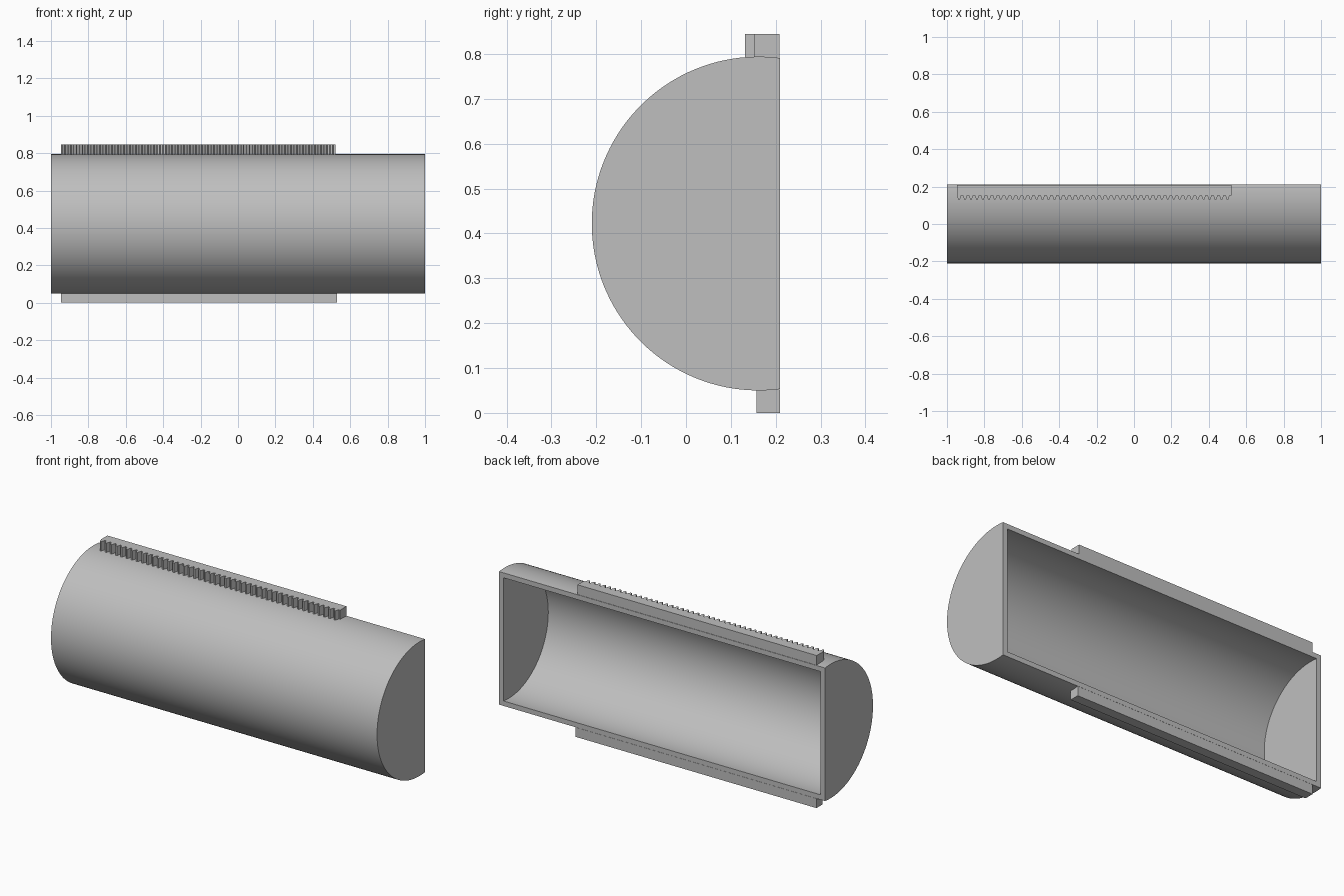
import bpy, bmesh, math

cube = bpy.data.objects.get("Cube")
if cube:
    bpy.data.objects.remove(cube, do_unlink=True)

grey = bpy.data.materials.new("plain grey")
grey.use_nodes = True
colour = (0.52, 0.52, 0.52, 1)
grey.diffuse_color = colour
grey.node_tree.nodes["Principled BSDF"].inputs["Base Color"].default_value = colour

RADIUS, WALL = 0.372, 0.027
AXIS_Y, AXIS_Z, BACK_Y = 0.162, 0.422, 0.21
SEGMENTS = 72


def finish(name, bm, smooth=False):
    bmesh.ops.recalc_face_normals(bm, faces=bm.faces)
    mesh = bpy.data.meshes.new(name)
    bm.to_mesh(mesh)
    bm.free()
    mesh.materials.append(grey)
    obj = bpy.data.objects.new(name, mesh)
    bpy.context.collection.objects.link(obj)
    if smooth:
        bpy.ops.object.select_all(action="DESELECT")
        obj.select_set(True)
        bpy.context.view_layer.objects.active = obj
        bpy.ops.object.shade_smooth_by_angle(angle=math.radians(30))
    return obj


def half_drum(bm, radius, half_length):
    """Curved skin and two end caps; returns the four corners of its open back."""
    start = math.acos((BACK_Y - AXIS_Y) / radius)
    sweep = 2 * (math.pi - start)
    arcs = []
    for x in (-half_length, half_length):
        arc = []
        for i in range(SEGMENTS + 1):
            a = start + sweep * i / SEGMENTS
            arc.append(bm.verts.new((x, AXIS_Y + radius * math.cos(a),
                                     AXIS_Z + radius * math.sin(a))))
        bm.faces.new(arc)
        arcs.append(arc)
    left, right = arcs
    for i in range(SEGMENTS):
        bm.faces.new((left[i], left[i + 1], right[i + 1], right[i]))
    return [left[0], right[0], right[-1], left[-1]]


def prism(name, outline, z0, z1):
    bm = bmesh.new()
    base = bm.faces.new([bm.verts.new((x, y, z0)) for x, y in outline])
    top = bmesh.ops.extrude_face_region(bm, geom=[base])["geom"]
    bmesh.ops.translate(bm, vec=(0, 0, z1 - z0),
                        verts=[v for v in top if isinstance(v, bmesh.types.BMVert)])
    return finish(name, bm)


# Hollow half-cylinder housing with a flat rim around the open back
bm = bmesh.new()
outer = half_drum(bm, RADIUS, 1.0)
inner = half_drum(bm, RADIUS - WALL, 1.0 - WALL)
for i in range(4):
    j = (i + 1) % 4
    bm.faces.new((outer[i], outer[j], inner[j], inner[i]))
finish("housing", bm, smooth=True)

# Toothed rack along the top edge
X0, X1, TEETH = -0.947, 0.52, 46
ROOT, TIP, RACK_BACK = 0.153, 0.131, 0.208
pitch = (X1 - X0) / TEETH
outline = [(X1, RACK_BACK), (X0, RACK_BACK)]
for t in range(TEETH):
    x = X0 + t * pitch
    outline += [(x + pitch * f, y) for f, y in
                ((0.0, ROOT), (0.24, TIP), (0.5, TIP), (0.74, ROOT))]
outline.append((X1, ROOT))
prism("toothed_rack", outline, 0.785, 0.845)

# Plain guide rail along the bottom edge
prism("guide_rail", [(X0, 0.157), (0.53, 0.157), (0.53, BACK_Y), (X0, BACK_Y)], 0, 0.0525)
